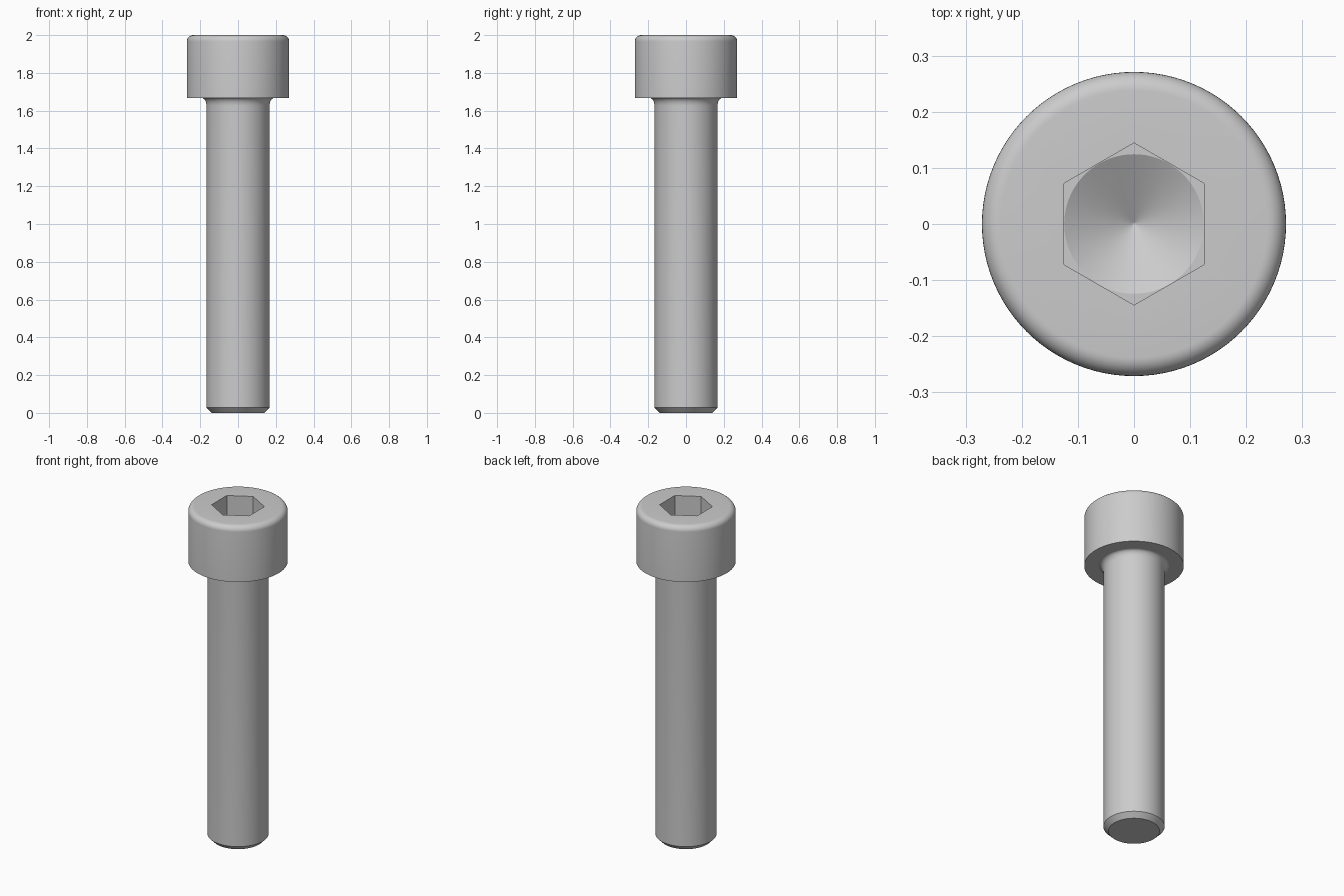
import bpy
import bmesh
import math

SEGMENTS = 96
HEAD_R, HEAD_BASE, TOP = 0.271, 1.667, 2.0
SHANK_R, TIP_R, CHAMFER = 0.1667, 0.139, 0.028
HEX_FLAT = 0.125          # centre to flat of the socket
FLOOR = TOP - 0.167
CONE_DEPTH = 0.072

if "Cube" in bpy.data.objects:
    bpy.data.objects.remove(bpy.data.objects["Cube"], do_unlink=True)

steel = bpy.data.materials.new("grey steel")
steel.use_nodes = True
steel.diffuse_color = (0.6, 0.6, 0.6, 1)
steel.node_tree.nodes["Principled BSDF"].inputs["Base Color"].default_value = (0.6, 0.6, 0.6, 1)


def circle(r):
    return lambda a: r


def hexagon(flat):
    """Radius of a hexagon with corners on the y axis."""
    sector = math.pi / 3
    return lambda a: flat / math.cos((a + sector / 2) % sector - sector / 2)


def arc(r, z, rr, rz, start, end, steps=8):
    """Circular rings along an elliptical arc in the r-z plane."""
    rings = []
    for i in range(steps + 1):
        t = math.radians(start + (end - start) * i / steps)
        rings.append((circle(r + rr * math.cos(t)), z + rz * math.sin(t)))
    return rings


def loft(name, rings, cap_start=False, apex=None):
    """Skin a stack of rings, with an optional flat cap and pointed end."""
    bm = bmesh.new()
    loops = []
    for radius, z in rings:
        loop = []
        for i in range(SEGMENTS):
            a = math.tau * i / SEGMENTS
            loop.append(bm.verts.new((radius(a) * math.cos(a), radius(a) * math.sin(a), z)))
        loops.append(loop)
    for low, high in zip(loops, loops[1:]):
        for i in range(SEGMENTS):
            j = (i + 1) % SEGMENTS
            bm.faces.new((low[i], low[j], high[j], high[i]))
    if cap_start:
        bm.faces.new(loops[0][::-1])
    if apex is not None:
        tip = bm.verts.new((0, 0, apex))
        for i in range(SEGMENTS):
            bm.faces.new((loops[-1][i], loops[-1][(i + 1) % SEGMENTS], tip))
    mesh = bpy.data.meshes.new(name)
    bm.to_mesh(mesh)
    bm.free()
    mesh.materials.append(steel)
    obj = bpy.data.objects.new(name, mesh)
    bpy.context.collection.objects.link(obj)
    bpy.ops.object.select_all(action="DESELECT")
    obj.select_set(True)
    bpy.context.view_layer.objects.active = obj
    bpy.ops.object.shade_smooth_by_angle(angle=math.radians(25))
    return obj


# Shank: chamfered tip, plain cylinder, fillet flaring into the head
flare_r, flare_z = 0.025, 0.042
loft("shank",
     [(circle(TIP_R), 0), (circle(SHANK_R), CHAMFER)]
     + arc(SHANK_R + flare_r, HEAD_BASE - flare_z, flare_r, flare_z, 180, 90),
     cap_start=True)

# Head: flat underside, rounded top edge, hexagonal socket with a drilled cone
edge = 0.033
loft("head",
     [(circle(SHANK_R), HEAD_BASE), (circle(HEAD_R), HEAD_BASE)]
     + arc(HEAD_R - edge, TOP - edge, edge, edge, 0, 90)
     + [(hexagon(HEX_FLAT), TOP),
        (hexagon(HEX_FLAT), FLOOR),
        (circle(HEX_FLAT * 0.995), FLOOR),
        (circle(HEX_FLAT * 0.03), FLOOR - CONE_DEPTH * 0.97)],
     apex=FLOOR - CONE_DEPTH)
